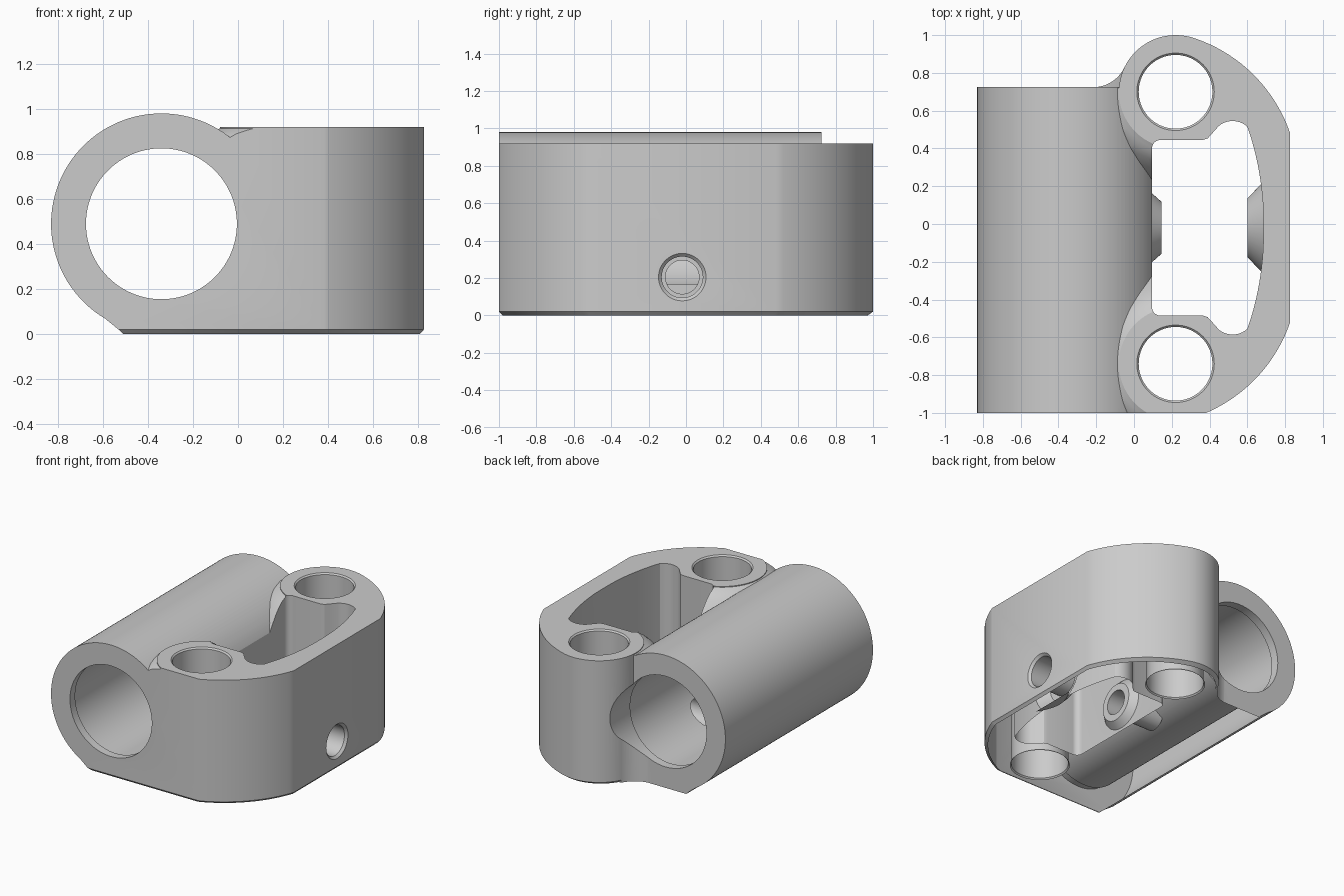
import bpy, bmesh, math
from mathutils import Vector, Matrix

cube = bpy.data.objects.get("Cube")
if cube:
    bpy.data.objects.remove(cube, do_unlink=True)

grey = bpy.data.materials.new("plain_grey")
grey.use_nodes = True
grey.diffuse_color = (0.6, 0.6, 0.6, 1)
grey.node_tree.nodes["Principled BSDF"].inputs["Base Color"].default_value = (0.6, 0.6, 0.6, 1)

MID = -0.02                      # y of the symmetry plane through both bosses
BOSS_X, BOSS_OFF, BOSS_R = 0.22, 0.72, 0.30
TUBE_X, TUBE_Z = -0.34, 0.49
TOP = 0.92


def make(name, bm):
    bmesh.ops.recalc_face_normals(bm, faces=bm.faces)
    me = bpy.data.meshes.new(name)
    bm.to_mesh(me)
    bm.free()
    ob = bpy.data.objects.new(name, me)
    bpy.context.collection.objects.link(ob)
    me.materials.append(grey)
    return ob


def loft(name, rings):
    """Closed solid through equal-length rings of points."""
    bm = bmesh.new()
    vs = [[bm.verts.new(p) for p in r] for r in rings]
    n = len(vs[0])
    for a, b in zip(vs, vs[1:]):
        for i in range(n):
            j = (i + 1) % n
            bm.faces.new((a[i], a[j], b[j], b[i]))
    bm.faces.new(vs[0][::-1])
    bm.faces.new(vs[-1])
    return make(name, bm)


def prism(name, pts, z0, z1, chamfer=0):
    """Vertical extrusion of a plan outline, optionally chamfered below."""
    rings = [[(x, y, z) for x, y in pts] for z in (z0, z1)]
    if chamfer:
        c = sum((Vector(p) for p in pts), Vector((0, 0))) / len(pts)
        low = [c + (Vector(p) - c) * (1 - chamfer / 0.7) for p in pts]
        rings[0] = [(x, y, z0 + chamfer) for x, y in pts]
        rings.insert(0, [(x, y, z0) for x, y in low])
    return loft(name, rings)


def lathe(name, axis, origin, profile, n=96):
    """Solid of revolution; profile is (radius, position along axis)."""
    rings = []
    for r, h in profile:
        ring = []
        for i in range(n):
            a = math.tau * i / n
            u, v = r * math.cos(a), r * math.sin(a)
            p = {"x": (h, u, v), "y": (u, h, v), "z": (u, v, h)}[axis]
            ring.append(Vector(p) + Vector(origin))
        rings.append(ring)
    return loft(name, rings)


def box(name, lo, hi):
    return prism(name, [(lo[0], lo[1]), (hi[0], lo[1]), (hi[0], hi[1]), (lo[0], hi[1])], lo[2], hi[2])


def combine(target, tool, op):
    mod = target.modifiers.new("join", "BOOLEAN")
    mod.operation, mod.object, mod.solver = op, tool, "EXACT"
    bpy.context.view_layer.objects.active = target
    bpy.ops.object.modifier_apply(modifier=mod.name)
    bpy.data.objects.remove(tool, do_unlink=True)


def arc(cx, cy, r, a0, a1, n=24):
    return [(cx + r * math.cos(math.radians(a0 + (a1 - a0) * i / n)),
             cy + r * math.sin(math.radians(a0 + (a1 - a0) * i / n))) for i in range(n + 1)]


def arc3(p, q, s, n=20):
    """Arc from p through q to s."""
    (ax, ay), (bx, by), (cx, cy) = p, q, s
    d = 2 * (ax * (by - cy) + bx * (cy - ay) + cx * (ay - by))
    A, B, C = ax * ax + ay * ay, bx * bx + by * by, cx * cx + cy * cy
    ux = (A * (by - cy) + B * (cy - ay) + C * (ay - by)) / d
    uy = (A * (cx - bx) + B * (ax - cx) + C * (bx - ax)) / d
    t = [math.degrees(math.atan2(y - uy, x - ux)) for x, y in (p, s)]
    sweep = (t[1] - t[0] + 180) % 360 - 180
    return arc(ux, uy, math.hypot(ax - ux, ay - uy), t[0], t[0] + sweep, n)


def mirrored(half):
    """Half outline above MID plus its reflection, as one loop."""
    return half + [(x, -y) for x, y in reversed(half)]


def shifted(pts):
    return [(x, y + MID) for x, y in pts]


# Tube and its flat foot
body = lathe("clamp_body", "y", (TUBE_X, 0, TUBE_Z), [(0.49, -1.05), (0.49, 0.725)], 128)
foot_side = [(-0.51, 0), (-0.53, 0.02), (-0.60, 0.077), (-0.66, 0.122),
             (TUBE_X, TUBE_Z), (0.14, TUBE_Z), (0.14, 0)]
foot = loft("foot", [[(x, y, z) for x, z in foot_side] for y in (-1.05, 0.725)])
combine(body, foot, "UNION")

# Block with two bosses and a bowed outer wall
half = arc3((0.825, 0.505), (0.675, 0.765), (0.30, 1.01)) + arc(BOSS_X, BOSS_OFF, BOSS_R, 80, 246, 40)
combine(body, prism("block", shifted(mirrored(half)), 0, TOP, 0.02), "UNION")

# Web flaring from the back boss to the tube end
web = arc3((-0.23, 0.724), (-0.115, 0.755), (-0.05, 0.83), 12) + [(0.1, 0.83), (0.1, 0.6), (-0.23, 0.6)]
combine(body, prism("web", web, 0.0, 0.45), "UNION")

# Coves blending the bosses into the tube
for side in (-1, 1):
    cove = lathe("cove", "z", (BOSS_X, MID + side * BOSS_OFF, 0),
                 [(0.50, 0.5), (0.50, 0.69), (0.46, 0.75), (0.42, 0.81), (0.38, 0.86),
                  (0.345, 0.89), (0.32, 0.903), (0.298, 0.915)])
    combine(cove, box("cove_limit", (-0.2, -1.05, 0.4), (0.12, 0.72, 1)), "INTERSECT")
    combine(body, cove, "UNION")

# Pocket between the bosses
pocket = (arc3((0.685, 0.001), (0.665, 0.28), (0.612, 0.50), 12)
          + arc3((0.60, 0.535), (0.53, 0.565), (0.45, 0.54), 10)
          + [(0.41, 0.495), (0.39, 0.473), (0.365, 0.465)]
          + arc(0.14, 0.42, 0.045, 90, 180, 8))
combine(body, prism("pocket", shifted(mirrored(pocket)), -0.1, 1.1), "DIFFERENCE")

# Conical seats for the cross screw
SCREW = (0, MID, 0.205)
combine(body, lathe("inner_seat", "x", SCREW, [(0.205, 0.07), (0.138, 0.145)]), "UNION")
combine(body, lathe("outer_seat", "x", SCREW, [(0.155, 0.60), (0.27, 0.71)]), "UNION")

# Tube bore, slightly relieved between its two end lips
combine(body, lathe("bore", "y", (TUBE_X, 0, TUBE_Z),
                    [(0.335, -1.2), (0.335, -0.94), (0.35, -0.94), (0.35, 0.66),
                     (0.335, 0.66), (0.335, 1.2)], 128), "DIFFERENCE")

# Vertical boss holes with broken edges
for side in (-1, 1):
    combine(body, lathe("boss_hole", "z", (BOSS_X, MID + side * BOSS_OFF, 0),
                        [(0.215, -0.01), (0.195, 0.01), (0.195, TOP - 0.01), (0.215, TOP + 0.01)]),
            "DIFFERENCE")

# Cross screw hole
combine(body, lathe("screw_hole", "x", SCREW, [(0.09, -0.2), (0.09, 0.35)], 48), "DIFFERENCE")
combine(body, lathe("screw_entry", "x", SCREW, [(0.11, 0.4), (0.11, 0.808), (0.14, 0.838)], 48), "DIFFERENCE")

# Flat front face and underside
clip = [(-0.98, 0), (1.1, 0), (1.1, 1.2), (-1, 1.2), (-1, 0.02)]
combine(body, loft("clip", [[(x, y, z) for y, z in clip] for x in (-1, 1)]), "INTERSECT")

# Smooth curved walls, keep machined edges crisp
bpy.ops.object.select_all(action="DESELECT")
body.select_set(True)
bpy.context.view_layer.objects.active = body
bpy.ops.object.shade_smooth_by_angle(angle=math.radians(25))
